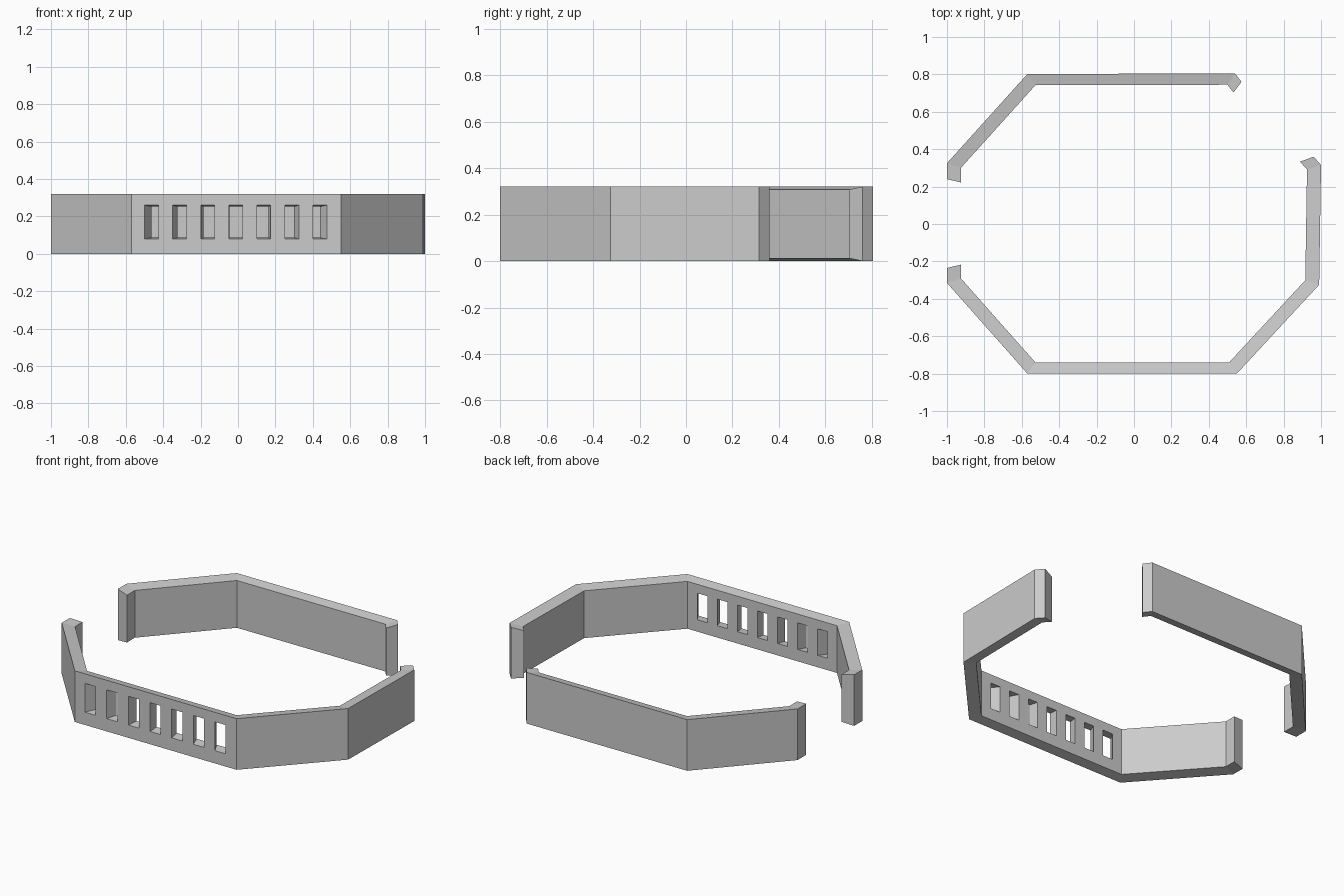
import bpy, bmesh
from mathutils import Vector

if "Cube" in bpy.data.objects:
    bpy.data.objects.remove(bpy.data.objects["Cube"], do_unlink=True)

HEIGHT = 0.32
INNER_SCALE = 0.925          # inner skin is the outer skin shrunk to the centre
SLOT_BOTTOM, SLOT_TOP = 0.08, 0.26
SLOT_COUNT, SLOT_START, SLOT_WIDTH, SLOT_PITCH = 7, -0.499, 0.074, 0.15

grey = bpy.data.materials.new("light grey")
grey.use_nodes = True
colour = (0.6, 0.6, 0.6, 1)
grey.diffuse_color = colour
grey.node_tree.nodes["Principled BSDF"].inputs["Base Color"].default_value = colour


def band(name, path, levels, is_slot=lambda column, row: False):
    """Upright strip along a plan path, thickened towards the centre."""
    bm = bmesh.new()
    grid = [[bm.verts.new((x, y, z)) for z in levels] for x, y in path]
    for i in range(len(path) - 1):
        for j in range(len(levels) - 1):
            if not is_slot(i, j):
                bm.faces.new((grid[i][j], grid[i + 1][j],
                              grid[i + 1][j + 1], grid[i][j + 1]))
    skin = bmesh.ops.extrude_face_region(bm, geom=bm.faces[:], use_keep_orig=True)
    centre = Vector((0, 0, HEIGHT / 2))
    for v in skin["geom"]:
        if isinstance(v, bmesh.types.BMVert):
            v.co = centre + (v.co - centre) * INNER_SCALE
    bmesh.ops.recalc_face_normals(bm, faces=bm.faces[:])
    mesh = bpy.data.meshes.new(name)
    bm.to_mesh(mesh)
    bm.free()
    mesh.materials.append(grey)
    obj = bpy.data.objects.new(name, mesh)
    bpy.context.collection.objects.link(obj)


# Front band: slotted front panel, angled sides and returned ends
left_run = [(-1, -0.235), (-1, -0.315), (-0.57, -0.8)]
right_run = [(0.55, -0.8), (0.99, -0.325), (1, 0.315), (0.96, 0.36)]
slot_edges = []
for k in range(SLOT_COUNT):
    x = SLOT_START + k * SLOT_PITCH
    slot_edges += [(x, -0.8), (x + SLOT_WIDTH, -0.8)]
first = len(left_run)
slot_columns = {first + 2 * k for k in range(SLOT_COUNT)}
band("front_slotted_band", left_run + slot_edges + right_run,
     (0, SLOT_BOTTOM, SLOT_TOP, HEIGHT),
     lambda column, row: column in slot_columns and row == 1)

# Back band: plain back panel, angled side and returned ends
band("back_band",
     [(0.575, 0.76), (0.54, 0.805), (-0.57, 0.802), (-1, 0.325), (-1, 0.24)],
     (0, HEIGHT))
